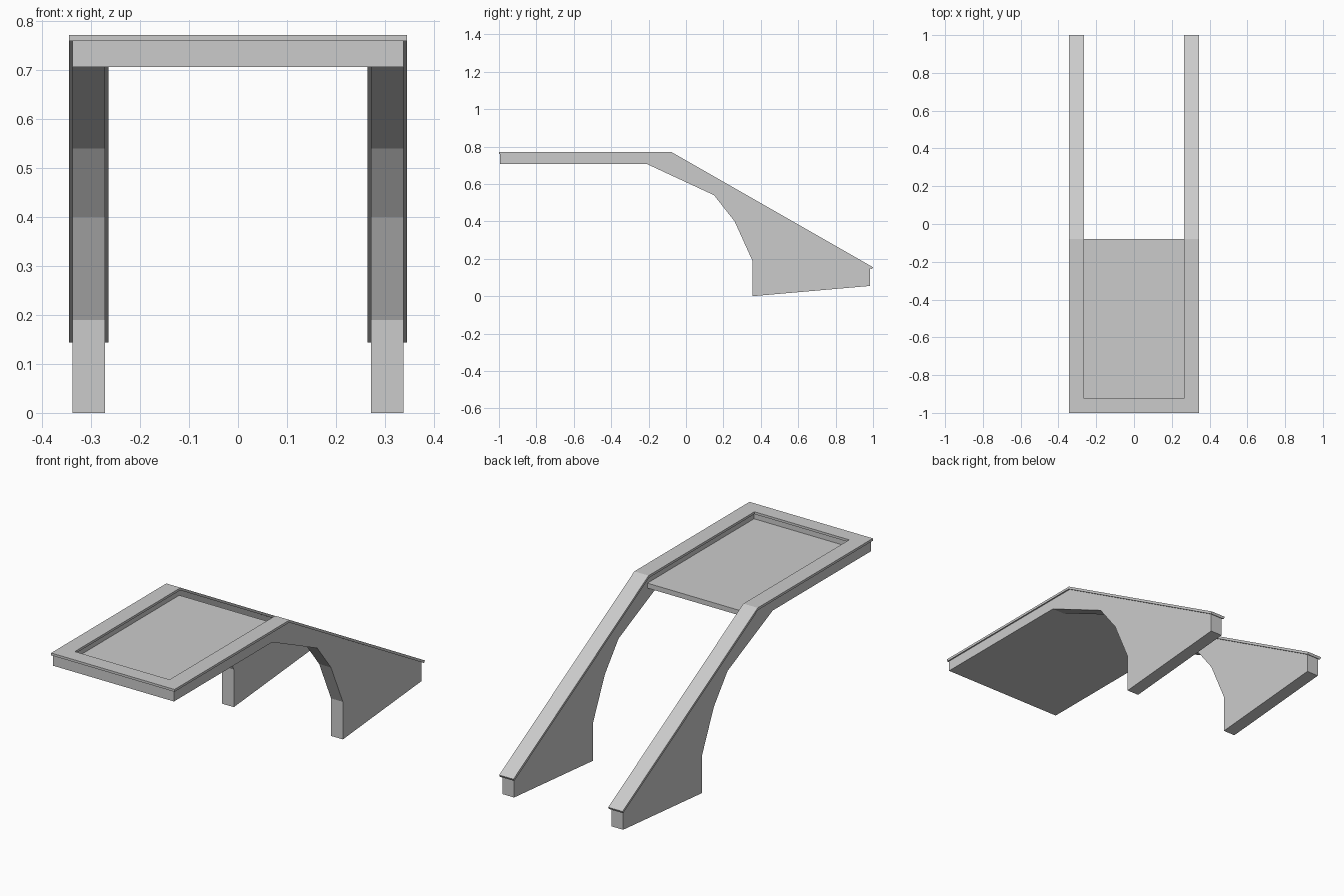
import bpy
import bmesh

cube = bpy.data.objects.get("Cube")
if cube:
    bpy.data.objects.remove(cube, do_unlink=True)

# Single stone grey
GREY = (0.6, 0.6, 0.6, 1.0)
stone = bpy.data.materials.new("stone grey")
stone.use_nodes = True
stone.diffuse_color = GREY
stone.node_tree.nodes["Principled BSDF"].inputs["Base Color"].default_value = GREY


def extrude_profile(name, profile, x0, x1):
    """Extrude a side outline of (y, z) points from x0 to x1."""
    bm = bmesh.new()
    face = bm.faces.new([bm.verts.new((x0, y, z)) for y, z in profile])
    grown = bmesh.ops.extrude_face_region(bm, geom=[face])["geom"]
    moved = [v for v in grown if isinstance(v, bmesh.types.BMVert)]
    bmesh.ops.translate(bm, verts=moved, vec=(x1 - x0, 0, 0))
    bmesh.ops.recalc_face_normals(bm, faces=bm.faces)
    mesh = bpy.data.meshes.new(name)
    bm.to_mesh(mesh)
    bm.free()
    mesh.materials.append(stone)
    obj = bpy.data.objects.new(name, mesh)
    bpy.context.scene.collection.objects.link(obj)
    return obj


def box(name, half_width, y0, y1, z0, z1):
    outline = [(y0, z0), (y1, z0), (y1, z1), (y0, z1)]
    return extrude_profile(name, outline, -half_width, half_width)


TOP, CAP_BASE, BASE = 0.772, 0.76, 0.707
WALL_IN, WALL_OUT = 0.272, 0.338
CAP_IN, CAP_OUT = 0.265, 0.345

# Side wall outline: level parapet, arched underside, sloping foot
wall = [(-0.994, BASE), (-0.21, BASE), (0.15, 0.54), (0.26, 0.40),
        (0.355, 0.19), (0.355, 0), (0.985, 0.055), (0.985, 0.15),
        (-0.083, CAP_BASE), (-0.994, CAP_BASE)]

# Coping outline: level, then following the slope down
cap = [(-1, CAP_BASE), (-0.083, CAP_BASE), (0.994, 0.144),
       (1, 0.155), (-0.08, TOP), (-1, TOP)]

for side, sign in (("left", 1), ("right", -1)):
    extrude_profile(side + "_wall", wall, sign * WALL_IN, sign * WALL_OUT)
    extrude_profile(side + "_coping", cap, sign * CAP_IN, sign * CAP_OUT)

# Front parapet, its coping and the recessed floor
box("front_wall", WALL_IN, -0.994, -0.932, BASE, CAP_BASE)
box("front_coping", CAP_IN, -1, -0.925, CAP_BASE, TOP)
box("floor_slab", WALL_IN, -0.932, -0.08, BASE, 0.732)
